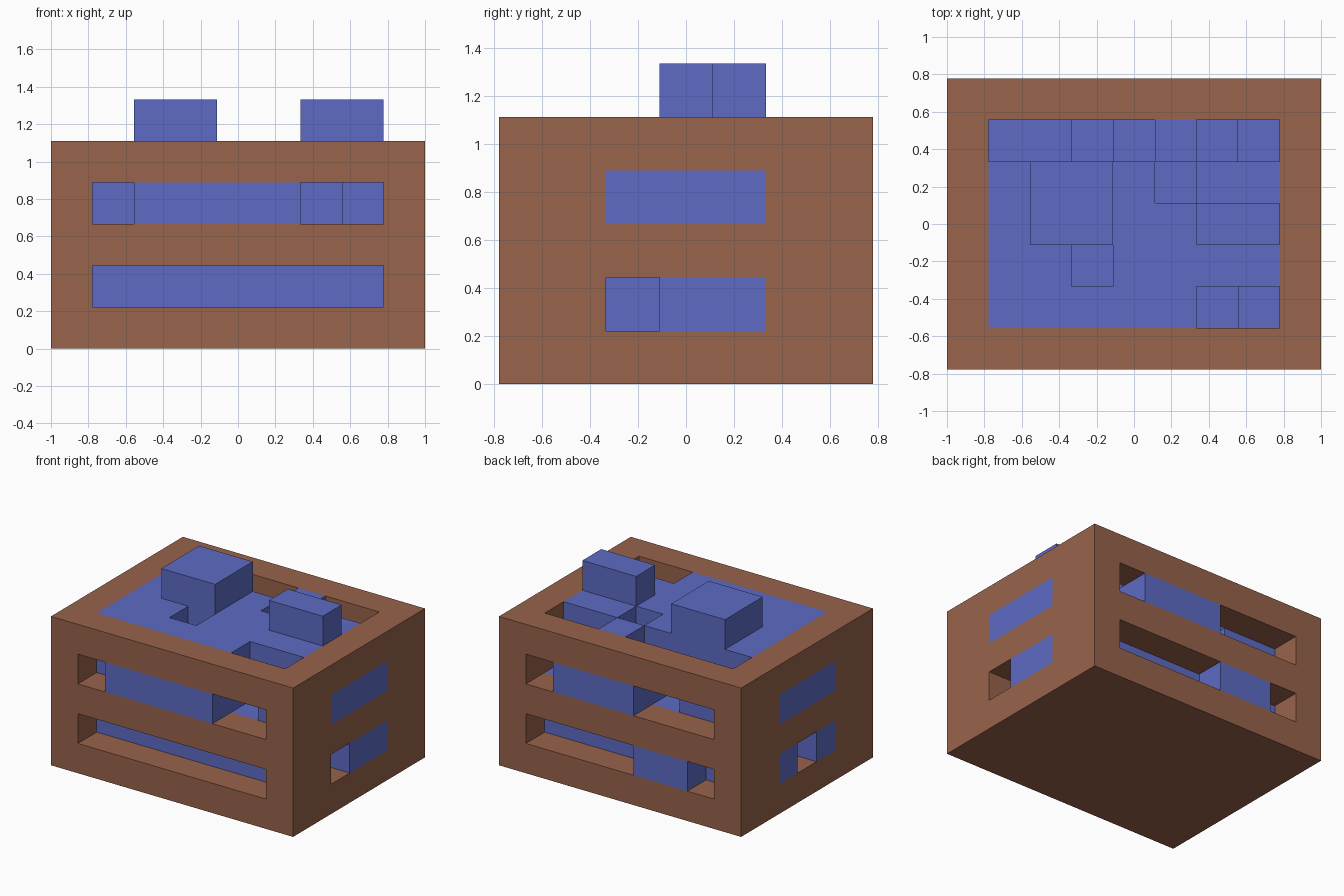
import bpy, bmesh
from itertools import product

if "Cube" in bpy.data.objects:
    bpy.data.objects.remove(bpy.data.objects["Cube"])

U = 2 / 9  # puzzle unit; the box is 9 x 7 x 5 units


def material(name, rgb):
    m = bpy.data.materials.new(name)
    m.diffuse_color = (*rgb, 1)
    m.use_nodes = True
    m.node_tree.nodes["Principled BSDF"].inputs["Base Color"].default_value = m.diffuse_color
    return m


def block(x, y, z):
    """Set of unit cells covering inclusive ranges."""
    return set(product(range(x[0], x[1] + 1), range(y[0], y[1] + 1), range(z[0], z[1] + 1)))


def build(name, cells, mat):
    """Make one object from the outer skin of a set of unit cells."""
    bm = bmesh.new()
    verts = {}

    def vert(p):
        if p not in verts:
            verts[p] = bm.verts.new(((p[0] - 4.5) * U, (p[1] - 3.5) * U, p[2] * U))
        return verts[p]

    for c in sorted(cells):
        for axis, side in product(range(3), (0, 1)):
            n = list(c)
            n[axis] += 2 * side - 1
            if tuple(n) in cells:
                continue
            a, b = (axis + 1) % 3, (axis + 2) % 3
            loop = []
            for da, db in ((0, 0), (1, 0), (1, 1), (0, 1)):
                p = list(c)
                p[axis] += side
                p[a] += da
                p[b] += db
                loop.append(vert(tuple(p)))
            bm.faces.new(loop if side else loop[::-1])
    me = bpy.data.meshes.new(name)
    bm.to_mesh(me)
    bm.free()
    me.materials.append(mat)
    ob = bpy.data.objects.new(name, me)
    bpy.context.collection.objects.link(ob)


brown = material("brown wood", (0.314, 0.125, 0.070))
blue = material("blue", (0.109, 0.147, 0.552))

# Open box with two rows of slots through all four walls
box = block((0, 8), (0, 6), (0, 4)) - block((1, 7), (1, 5), (1, 4))
for z in (1, 3):
    box -= block((1, 7), (0, 6), (z, z)) | block((0, 8), (2, 4), (z, z))
build("box", box, brown)

# Interlocking pieces filling the cavity
core = block((1, 7), (1, 5), (1, 4))
core |= block((2, 3), (3, 4), (5, 5))     # knobs above the rim
core |= block((6, 7), (3, 3), (5, 5))
core |= block((2, 5), (0, 0), (3, 3))     # front slot ends
core |= block((4, 6), (6, 6), (3, 3))     # back slot ends
core |= block((2, 3), (6, 6), (1, 1))
core |= block((8, 8), (2, 4), (3, 3))     # right slot ends
core |= block((8, 8), (3, 4), (1, 1))
core |= block((0, 0), (2, 4), (3, 3))     # left slot ends
core |= block((0, 0), (2, 2), (1, 1)) | block((0, 0), (4, 4), (1, 1))
# Gaps in the top layers
core -= block((1, 4), (5, 5), (4, 4)) | block((6, 7), (5, 5), (4, 4))
core -= block((6, 7), (1, 1), (4, 4))
core -= block((3, 3), (2, 2), (4, 4)) | block((5, 5), (4, 4), (4, 4))
core -= block((3, 3), (5, 5), (3, 3)) | block((7, 7), (5, 5), (3, 3))
core -= block((6, 6), (1, 1), (3, 3))
build("puzzle_pieces", core, blue)
